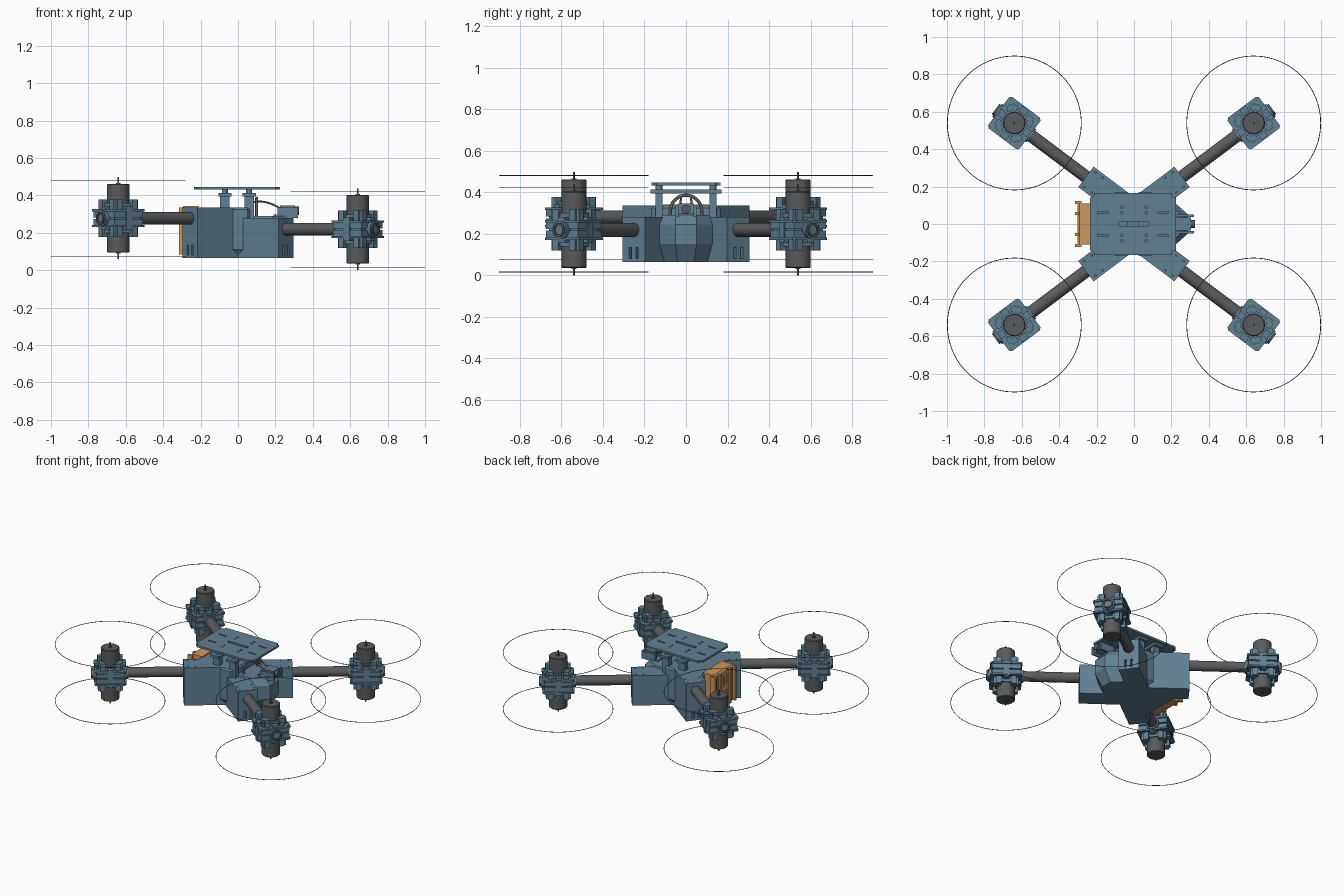
import bpy, bmesh, math
from mathutils import Matrix, Vector

if "Cube" in bpy.data.objects:
    bpy.data.objects.remove(bpy.data.objects["Cube"])

def mat(name, c):
    m = bpy.data.materials.new(name)
    m.diffuse_color = (*c, 1)
    m.use_nodes = True
    m.node_tree.nodes["Principled BSDF"].inputs["Base Color"].default_value = m.diffuse_color
    return m

BLUE = mat("slate_blue", (0.12, 0.22, 0.29))
DARK = mat("dark_grey", (0.10, 0.105, 0.11))
ORANGE = mat("orange", (0.62, 0.31, 0.11))
T, R = Matrix.Translation, Matrix.Rotation

def box(bm, x0, x1, y0, y1, z0, z1):
    m = T(((x0 + x1) / 2, (y0 + y1) / 2, (z0 + z1) / 2)) @ Matrix.Diagonal((x1 - x0, y1 - y0, z1 - z0, 1))
    bmesh.ops.create_cube(bm, size=1, matrix=m)

def cyl(bm, r, a, b, axis='Z', at=(0, 0, 0), seg=32):
    rot = Matrix.Identity(4) if axis == 'Z' else R(math.pi / 2, 4, 'Y')
    bmesh.ops.create_cone(bm, cap_ends=True, segments=seg, radius1=r, radius2=r, depth=b - a,
                          matrix=T(at) @ rot @ T((0, 0, (a + b) / 2)))

def lathe(bm, pts, seg=40):
    rings = [[bm.verts.new((r * math.cos(2 * math.pi * i / seg), r * math.sin(2 * math.pi * i / seg), z))
              for i in range(seg)] for r, z in pts]
    for p, q in zip(rings, rings[1:]):
        for i in range(seg):
            j = (i + 1) % seg
            bm.faces.new((p[i], p[j], q[j], q[i]))
    bm.faces.new(rings[0][::-1])
    bm.faces.new(rings[-1])

def loft(bm, sections):
    rings = [[bm.verts.new(p) for p in s] for s in sections]
    n = len(rings[0])
    for p, q in zip(rings, rings[1:]):
        for i in range(n):
            j = (i + 1) % n
            bm.faces.new((p[i], p[j], q[j], q[i]))
    bm.faces.new(rings[0][::-1])
    bm.faces.new(rings[-1])

def finish(name, bm, m=BLUE, smooth=False, matrix=None):
    bmesh.ops.recalc_face_normals(bm, faces=bm.faces)
    me = bpy.data.meshes.new(name)
    bm.to_mesh(me)
    bm.free()
    me.materials.append(m)
    o = bpy.data.objects.new(name, me)
    bpy.context.collection.objects.link(o)
    if matrix:
        o.matrix_world = matrix
    bpy.ops.object.select_all(action='DESELECT')
    o.select_set(True)
    bpy.context.view_layer.objects.active = o
    if smooth:
        bpy.ops.object.shade_smooth_by_angle(angle=math.radians(35))
    return o

def cut(o, bm):
    c = finish("cutter", bm, o.data.materials[0], matrix=o.matrix_world.copy())
    c.hide_render = True
    md = o.modifiers.new("cut", 'BOOLEAN')
    md.operation, md.object, md.solver = 'DIFFERENCE', c, 'EXACT'
    bpy.context.view_layer.update()
    bpy.context.view_layer.objects.active = o
    bpy.ops.object.modifier_apply(modifier=md.name)
    bpy.data.objects.remove(c)

def wire(name, pts, r):
    cu = bpy.data.curves.new(name, 'CURVE')
    cu.dimensions, cu.bevel_depth, cu.use_fill_caps = '3D', r, True
    s = cu.splines.new('BEZIER')
    s.bezier_points.add(len(pts) - 1)
    for b, p in zip(s.bezier_points, pts):
        b.co = p
        b.handle_left_type = b.handle_right_type = 'AUTO'
    cu.materials.append(DARK)
    bpy.context.collection.objects.link(bpy.data.objects.new(name, cu))

# Arms: repeated in the four corners, rear pair sits higher
for sx in (-1, 1):
    for sy in (-1, 1):
        tag = ("rear" if sx < 0 else "nose") + ("_front" if sy < 0 else "_back")
        zc, top = (0.278, 0.335) if sx < 0 else (0.219, 0.28)
        rot = R(math.atan2(sy * 0.6, sx * 0.8), 4, 'Z')
        hub = T((sx * 0.64, sy * 0.54, zc)) @ rot

        # carbon tube with a recessed open end
        bm = bmesh.new()
        lathe(bm, [(0.034, -0.55), (0.034, 0.125), (0.024, 0.125), (0.024, 0.09)])
        bm.transform(R(math.pi / 2, 4, 'Y'))
        finish(tag + "_arm_tube", bm, DARK, True, hub)

        # stepped clamp with ribs
        bm = bmesh.new()
        box(bm, -0.095, 0.095, -0.095, 0.095, -0.04, -0.004)
        box(bm, -0.095, 0.095, -0.095, 0.095, 0.004, 0.04)
        box(bm, -0.085, 0.085, -0.085, 0.085, -0.01, 0.01)
        box(bm, -0.068, 0.068, -0.068, 0.068, -0.08, 0.08)
        for k in range(4):
            n0 = len(bm.verts)
            for u in (-0.05, 0.05):
                box(bm, 0.05, 0.082, u - 0.018, u + 0.018, -0.1, 0.1)
            box(bm, 0.06, 0.1, -0.02, 0.02, -0.062, 0.062)
            bm.verts.ensure_lookup_table()
            bmesh.ops.rotate(bm, verts=bm.verts[n0:], cent=(0, 0, 0), matrix=R(k * math.pi / 2, 3, 'Z'))
        finish(tag + "_motor_clamp", bm, BLUE, False, hub)
        bm = bmesh.new()
        cyl(bm, 0.043, -0.115, 0.115, 'X')
        finish(tag + "_tube_collar", bm, BLUE, True, hub)

        # drilled mounting plates
        for side in (-1, 1):
            bm = bmesh.new()
            box(bm, -0.105, 0.105, -0.105, 0.105, side * 0.042 - 0.006, side * 0.042 + 0.006)
            bmesh.ops.bevel(bm, geom=[e for e in bm.edges if abs(e.verts[0].co.z - e.verts[1].co.z) > 0.005],
                            offset=0.012, segments=1, affect='EDGES')
            plate = finish(tag + "_motor_plate", bm, BLUE, False, hub)
            bm = bmesh.new()
            holes = {(u, v) for u in (-0.09, -0.045, 0.045, 0.09) for v in (-0.09, 0.09)}
            for u, v in holes | {(v, u) for u, v in holes}:
                cyl(bm, 0.006, -0.1, 0.1, at=(u, v, 0), seg=10)
            cut(plate, bm)

            # motor, shaft and rotor ring
            flip = hub @ (R(math.pi, 4, 'X') if side < 0 else Matrix.Identity(4))
            bm = bmesh.new()
            lathe(bm, [(0.05, 0.06), (0.06, 0.065), (0.06, 0.18), (0.056, 0.184), (0.012, 0.184),
                       (0.012, 0.189), (0.005, 0.189), (0.005, 0.219)])
            finish(tag + "_motor", bm, DARK, True, flip)
            bpy.ops.mesh.primitive_torus_add(major_radius=0.358, minor_radius=0.002, major_segments=96,
                                             minor_segments=6, location=(sx * 0.64, sy * 0.54, zc + side * 0.203))
            ring = bpy.context.object
            ring.name = tag + "_rotor_ring"
            ring.data.materials.append(DARK)

        # body socket receiving the tube, vented and drilled
        sock = T((sx * 0.257, sy * 0.252, 0)) @ rot
        bm = bmesh.new()
        box(bm, -0.27, 0, -0.068, 0.068, 0.065, top)
        o = finish(tag + "_arm_socket", bm, BLUE, False, sock)
        bm = bmesh.new()
        for u in (-0.02, 0.02):
            box(bm, -0.02, 0.02, u - 0.007, u + 0.007, 0.08, 0.135)
        for x in (-0.025, -0.075):
            for y in (-0.05, 0.05):
                cyl(bm, 0.005, top - 0.02, top + 0.02, at=(x, y, 0), seg=10)
        cut(o, bm)

# Main hull with a tapered belly, and faceted nose
def outline(x0, x1, w, wc, c, z):
    return [(x0, -w, z), (x1 - c, -w, z), (x1, -wc, z), (x1, wc, z), (x1 - c, w, z), (x0, w, z)]

bm = bmesh.new()
loft(bm, [outline(-0.22, 0.06, 0.13, 0.12, 0.02, 0.065), outline(-0.225, 0.07, 0.165, 0.14, 0.02, 0.11),
          outline(-0.225, 0.07, 0.165, 0.14, 0.02, 0.325), outline(-0.215, 0.06, 0.155, 0.13, 0.02, 0.335)])
finish("main_hull", bm)
bm = bmesh.new()
loft(bm, [outline(0, 0.235, 0.11, 0.04, 0.07, 0.065), outline(0, 0.29, 0.13, 0.05, 0.09, 0.15),
          outline(0, 0.29, 0.13, 0.05, 0.09, 0.245), outline(0, 0.25, 0.11, 0.05, 0.07, 0.29)])
finish("nose_hull", bm)

# Orange rear hatch with vents and latch ribs
bm = bmesh.new()
box(bm, -0.303, -0.21, -0.11, 0.11, 0.08, 0.342)
bmesh.ops.bevel(bm, geom=[e for e in bm.edges if all(v.co.x < -0.3 for v in e.verts)],
                offset=0.012, segments=1, affect='EDGES')
hatch = finish("rear_hatch", bm, ORANGE)
bm = bmesh.new()
for i in range(-2, 3):
    for z in (0.12, 0.23):
        box(bm, -0.35, -0.285, i * 0.038 - 0.006, i * 0.038 + 0.006, z, z + 0.07)
cut(hatch, bm)
bm = bmesh.new()
for y in (-0.115, -0.057, 0.057, 0.115):
    box(bm, -0.316, -0.28, y - 0.008, y + 0.008, 0.085, 0.335)
finish("hatch_ribs", bm, ORANGE)

# Top deck with slots and holes
bm = bmesh.new()
box(bm, -0.235, 0.225, -0.165, 0.165, 0.432, 0.446)
bmesh.ops.bevel(bm, geom=[e for e in bm.edges if abs(e.verts[0].co.z - e.verts[1].co.z) > 0.01],
                offset=0.022, segments=3, affect='EDGES')
deck = finish("top_deck", bm)
bm = bmesh.new()
box(bm, -0.08, 0.08, -0.01, 0.01, 0.4, 0.5)
for y in (-0.06, 0.06):
    for x in (-0.165, 0.155):
        box(bm, x - 0.03, x + 0.03, y - 0.005, y + 0.005, 0.4, 0.5)
    for x in (-0.065, 0.065):
        for k in (1, 1.5):
            cyl(bm, 0.007, 0.4, 0.5, at=(x, y * k, 0), seg=12)
cut(deck, bm)

# Deck supports: cross bars, posts and dampers
bm = bmesh.new()
for x in (-0.07, 0.06):
    box(bm, x - 0.035, x + 0.035, -0.17, 0.17, 0.395, 0.412)
    for y in (-0.13, 0.13):
        box(bm, x - 0.025, x + 0.025, y - 0.018, y + 0.018, 0.27, 0.4)
        cyl(bm, 0.016, 0.405, 0.435, at=(x, y, 0), seg=20)
finish("deck_supports", bm)

# Nose camera with yoke and cables
bm = bmesh.new()
box(bm, 0.225, 0.305, -0.035, 0.035, 0.295, 0.345)
box(bm, 0.21, 0.32, -0.05, -0.037, 0.28, 0.335)
box(bm, 0.21, 0.32, 0.037, 0.05, 0.28, 0.335)
box(bm, 0.19, 0.25, -0.05, 0.05, 0.27, 0.298)
finish("camera_housing", bm)
bm = bmesh.new()
cyl(bm, 0.022, 0.29, 0.325, 'X', (0, 0, 0.318), 24)
finish("camera_lens", bm, DARK, True)
for y in (-0.025, 0.025):
    wire("camera_cable", [(0.07, y, 0.365), (0.14, y, 0.365), (0.2, y, 0.345), (0.24, y * 0.6, 0.32)], 0.005)
wire("cable_arch", [(0.1, -0.08, 0.28), (0.1, -0.06, 0.355), (0.1, 0, 0.385), (0.1, 0.06, 0.355), (0.1, 0.08, 0.28)], 0.008)
